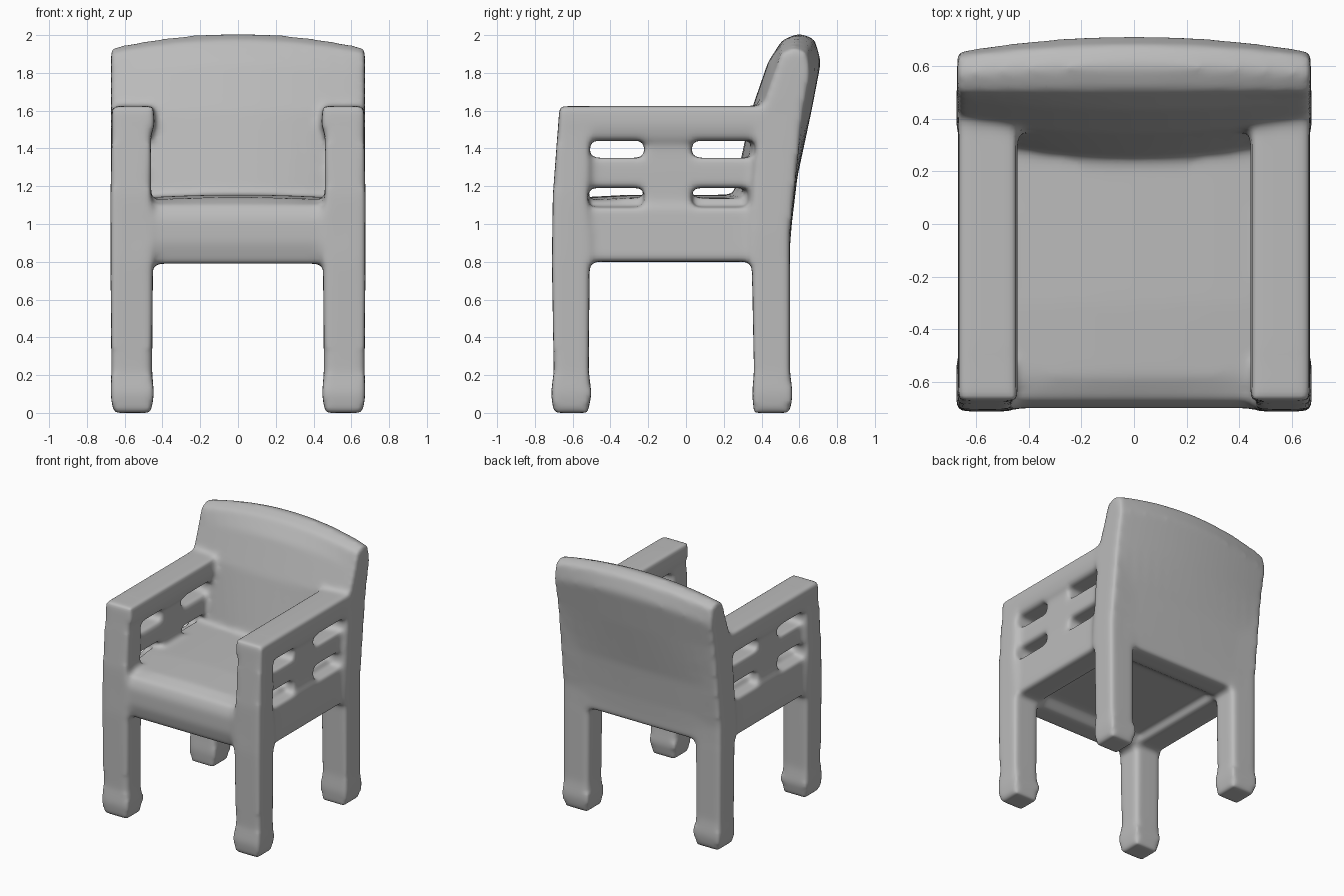
import bpy
import bmesh

if "Cube" in bpy.data.objects:
    bpy.data.objects.remove(bpy.data.objects["Cube"])

grey = bpy.data.materials.new("plain grey")
grey.use_nodes = True
GREY = (0.5, 0.5, 0.5, 1)
grey.diffuse_color = GREY
grey.node_tree.nodes["Principled BSDF"].inputs["Base Color"].default_value = GREY

bm = bmesh.new()


def loft(rings):
    """Closed solid through a list of rings with equal point counts."""
    loops = [[bm.verts.new(p) for p in ring] for ring in rings]
    n = len(loops[0])
    for a, b in zip(loops, loops[1:]):
        for i in range(n):
            j = (i + 1) % n
            bm.faces.new((a[i], a[j], b[j], b[i]))
    bm.faces.new(loops[0][::-1])
    bm.faces.new(loops[-1])


def post(side, sections):
    """Upright bar from (z, inner x, outer x, front y, rear y) sections."""
    loft([[(side * x0, y0, z), (side * x1, y0, z), (side * x1, y1, z), (side * x0, y1, z)]
          for z, x0, x1, y0, y1 in sections])


def across(profile_at, half_width, steps):
    """Loft a (y, z) profile sideways; profile_at gets 0 at centre, 1 at the ends."""
    rings = []
    for i in range(steps + 1):
        u = 2 * i / steps - 1
        rings.append([(u * half_width, y, z) for y, z in profile_at(u * u)])
    loft(rings)


for side in (-1, 1):
    # front leg, running up to the arm
    post(side, [(0.0, 0.46, 0.66, -0.70, -0.52), (0.1, 0.445, 0.675, -0.715, -0.5),
                (0.22, 0.455, 0.67, -0.70, -0.515), (0.8, 0.45, 0.675, -0.71, -0.51),
                (1.15, 0.46, 0.675, -0.705, -0.52), (1.62, 0.46, 0.665, -0.67, -0.5)])
    # back leg, leaning into the backrest
    post(side, [(0.0, 0.46, 0.66, 0.36, 0.55), (0.1, 0.445, 0.675, 0.35, 0.565),
                (0.22, 0.455, 0.67, 0.36, 0.55), (0.95, 0.45, 0.675, 0.345, 0.55),
                (1.6, 0.46, 0.67, 0.38, 0.62)])
    # arm
    post(side, [(1.44, 0.47, 0.655, -0.66, 0.45), (1.53, 0.44, 0.67, -0.675, 0.45),
                (1.625, 0.45, 0.665, -0.67, 0.45)])
    # side apron
    post(side, [(0.8, 0.45, 0.66, -0.6, 0.45), (1.09, 0.45, 0.65, -0.6, 0.45)])
    # middle rail and its upright
    post(side, [(1.19, 0.49, 0.635, -0.6, 0.45), (1.35, 0.49, 0.635, -0.6, 0.45)])
    post(side, [(1.0, 0.49, 0.635, -0.22, 0.03), (1.5, 0.49, 0.635, -0.22, 0.03)])


# seat with rounded front edge and hollow underside
def seat_profile(t):
    top = 1.155 - 0.02 * t
    return [(-0.67, 0.79), (-0.70, 0.9), (-0.70, 1.03), (-0.67, 1.1), (-0.58, top - 0.015),
            (-0.3, top), (0.4, top), (0.54, 1.1), (0.55, 0.8),
            (0.38, 0.8), (0.3, 0.85), (-0.45, 0.85), (-0.52, 0.79)]


across(seat_profile, 0.56, 8)


# backrest: leaning, padded towards the middle, arched along the top
def back_profile(t):
    def mix(a, b):
        return a + (b - a) * t
    rise = 2.01 - 0.075 * t
    return [(0.52, 0.81), (0.545, 0.81), (mix(0.56, 0.55), 1.0), (mix(0.59, 0.575), 1.25),
            (mix(0.665, 0.62), 1.6), (mix(0.715, 0.655), rise - 0.15),
            (mix(0.68, 0.64), rise - 0.03), (mix(0.6, 0.57), rise),
            (mix(0.51, 0.5), rise - 0.035), (mix(0.435, 0.465), rise - 0.15),
            (mix(0.345, 0.4), 1.6), (mix(0.25, 0.35), 1.15), (mix(0.25, 0.35), 1.05),
            (0.45, 0.95)]


across(back_profile, 0.672, 14)

bmesh.ops.recalc_face_normals(bm, faces=bm.faces)
mesh = bpy.data.meshes.new("armchair_body")
bm.to_mesh(mesh)
bm.free()
mesh.materials.append(grey)
chair = bpy.data.objects.new("armchair_body", mesh)
bpy.context.collection.objects.link(chair)

# melt the parts into one soft skin
remesh = chair.modifiers.new("fuse", 'REMESH')
remesh.mode = 'VOXEL'
remesh.voxel_size = 0.018
remesh.use_smooth_shade = True
soften = chair.modifiers.new("soften", 'SMOOTH')
soften.factor = 0.5
soften.iterations = 12
